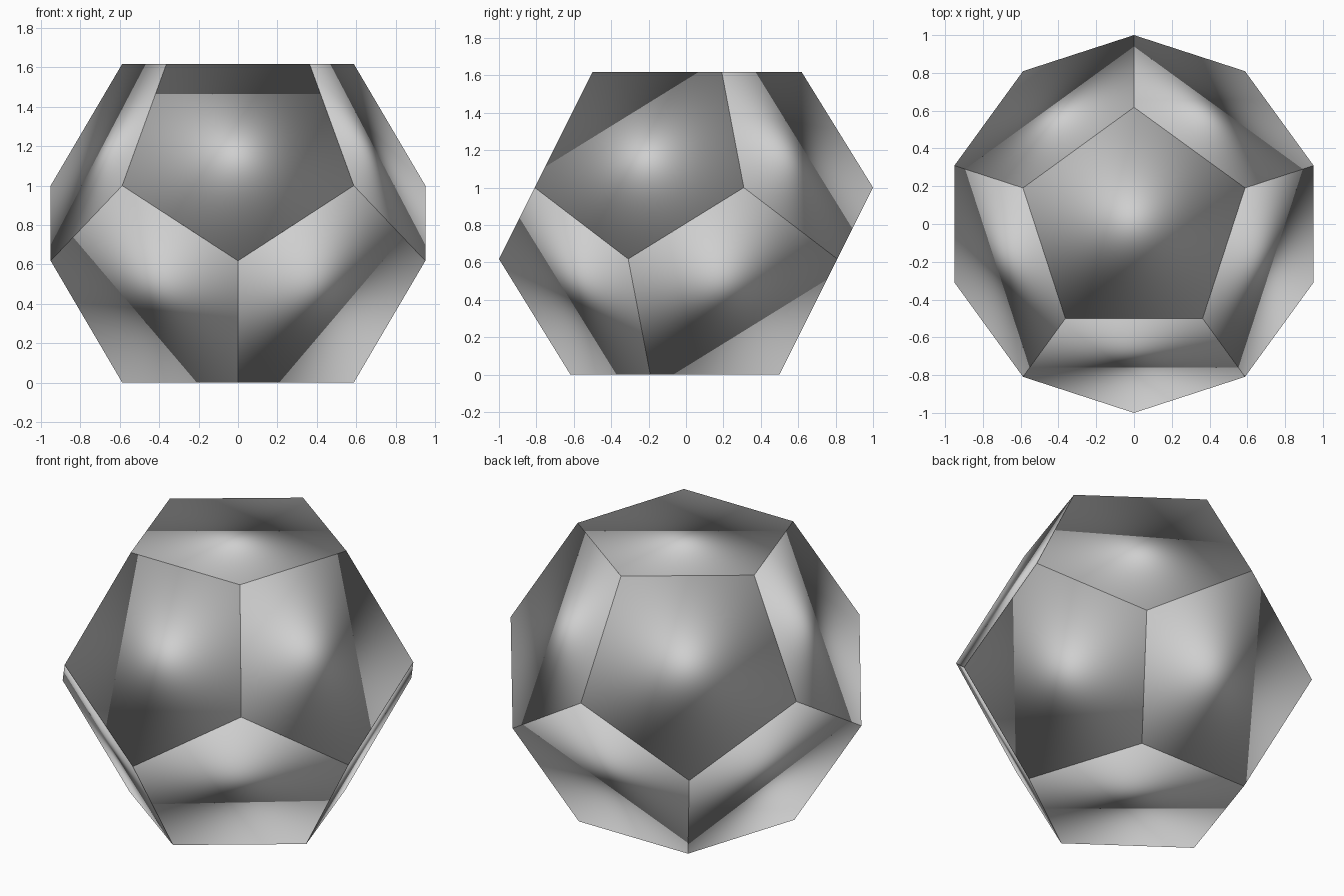
import bpy, bmesh, math
from mathutils import Matrix

if "Cube" in bpy.data.objects:
    bpy.data.objects.remove(bpy.data.objects["Cube"])

R = 0.618            # corner radius of one five-sided face
INR = 0.809          # distance from centre to each face
DEPTH = 0.5          # how far each wedge reaches inwards
TILT = math.atan(2)  # angle between neighbouring face directions

grey = bpy.data.materials.new("grey")
grey.diffuse_color = (0.62, 0.62, 0.62, 1)
grey.use_nodes = True
grey.node_tree.nodes["Principled BSDF"].inputs["Base Color"].default_value = grey.diffuse_color

# One wedge: flat pentagon outside, point towards the middle, fully smooth
bm = bmesh.new()
rim = [bm.verts.new((R * math.cos(math.radians(90 + 72 * i)),
                     R * math.sin(math.radians(90 + 72 * i)), INR)) for i in range(5)]
tip = bm.verts.new((0, 0, INR - DEPTH))
bm.faces.new(rim)
for i in range(5):
    bm.faces.new((rim[(i + 1) % 5], rim[i], tip))
bmesh.ops.recalc_face_normals(bm, faces=bm.faces)
for f in bm.faces:
    f.smooth = True
mesh = bpy.data.meshes.new("pentagon_wedge")
bm.to_mesh(mesh)
bm.free()
mesh.materials.append(grey)


def place(name, matrix):
    ob = bpy.data.objects.new(name, mesh)
    bpy.context.collection.objects.link(ob)
    ob.matrix_world = Matrix.Translation((0, 0, INR)) @ matrix


# Cap and ring of five for the upper half, then turned over for the lower half
for half, flip in (("upper", Matrix()), ("lower", Matrix.Rotation(math.pi, 4, 'X'))):
    place(half + "_cap", flip)
    for k in range(5):
        turn = Matrix.Rotation(math.radians(72 * k), 4, 'Z')
        lean = Matrix.Rotation(TILT, 4, 'X') @ Matrix.Rotation(math.pi, 4, 'Z')
        place(f"{half}_side_{k + 1}", flip @ turn @ lean)
